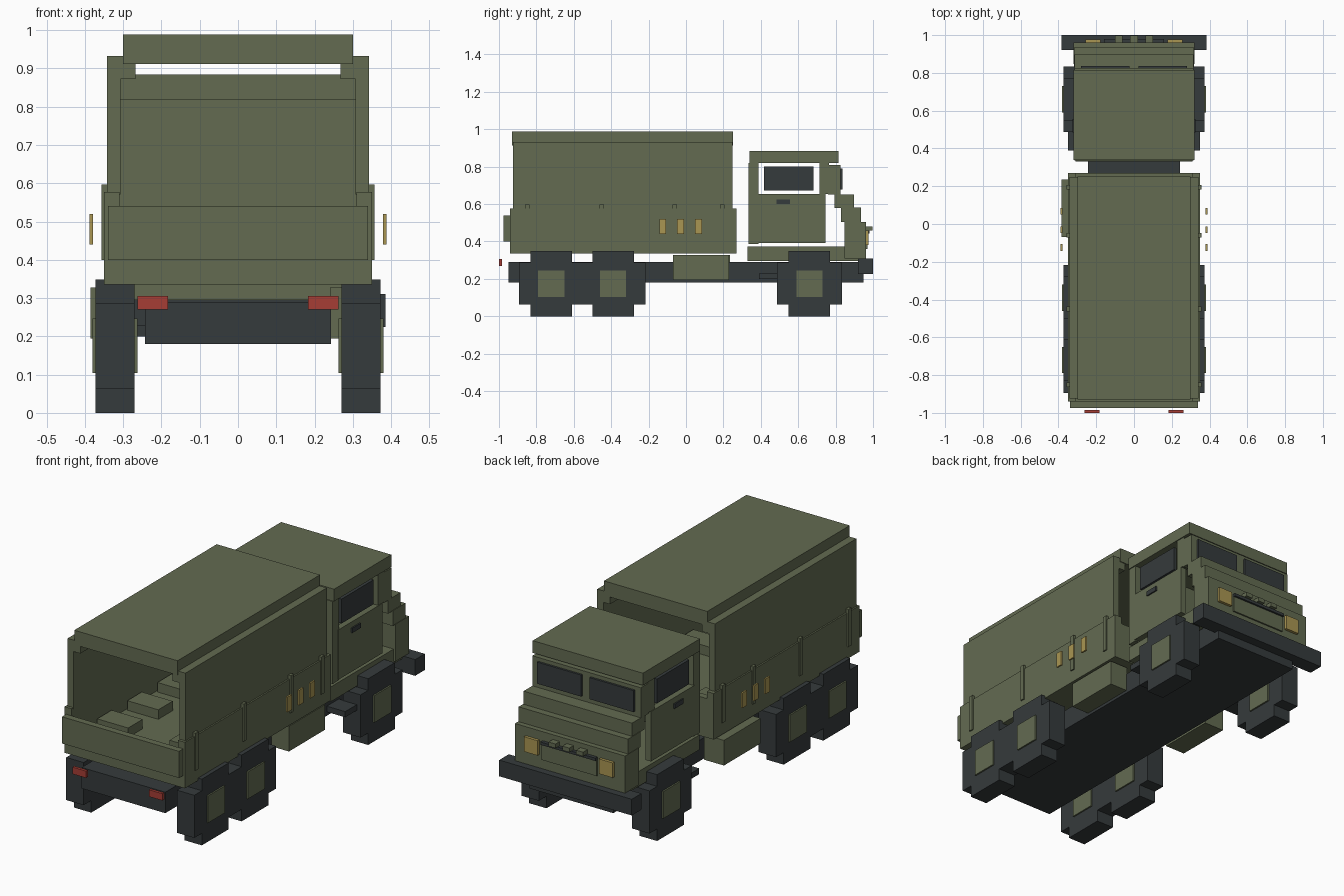
import bpy

cube = bpy.data.objects.get("Cube")
if cube:
    bpy.data.objects.remove(cube)


def make_material(name, rgb):
    m = bpy.data.materials.new(name)
    m.use_nodes = True
    m.diffuse_color = (*rgb, 1)
    bsdf = m.node_tree.nodes["Principled BSDF"]
    bsdf.inputs["Base Color"].default_value = (*rgb, 1)
    bsdf.inputs["Roughness"].default_value = 0.9
    return m


OLIVE = make_material("olive green", (0.125, 0.147, 0.083))
DARK = make_material("charcoal", (0.036, 0.043, 0.045))
AMBER = make_material("amber", (0.40, 0.305, 0.085))
RED = make_material("tail red", (0.38, 0.048, 0.035))

QUADS = [(0, 3, 2, 1), (4, 5, 6, 7), (0, 1, 5, 4), (1, 2, 6, 5), (2, 3, 7, 6), (3, 0, 4, 7)]


def box(name, mat, x, y, z):
    """Box from (min, max) ranges on each axis."""
    verts = [(px, py, pz) for pz in z
             for px, py in ((x[0], y[0]), (x[1], y[0]), (x[1], y[1]), (x[0], y[1]))]
    mesh = bpy.data.meshes.new(name)
    mesh.from_pydata(verts, [], QUADS)
    mesh.materials.append(mat)
    ob = bpy.data.objects.new(name, mesh)
    bpy.context.collection.objects.link(ob)
    return ob


def wide(name, mat, half, y, z):
    """Box centred on x = 0."""
    return box(name, mat, (-half, half), y, z)


def pair(name, mat, x, y, z):
    """The same box on both sides."""
    box("left_" + name, mat, x, y, z)
    box("right_" + name, mat, (-x[1], -x[0]), y, z)


# Chassis, bumper, steps and side tanks
wide("chassis", DARK, 0.243, (-0.95, 0.95), (0.18, 0.29))
wide("front_bumper", DARK, 0.385, (0.92, 1.0), (0.225, 0.31))
pair("cab_step", DARK, (0.24, 0.35), (0.39, 0.49), (0.20, 0.23))
box("left_storage_box", OLIVE, (0.24, 0.345), (-0.07, 0.23), (0.195, 0.327))
box("right_fuel_tank", OLIVE, (-0.385, -0.27), (-0.07, 0.235), (0.195, 0.327))
pair("tail_light", RED, (0.183, 0.262), (-1.0, -0.985), (0.27, 0.306))

# Wheels: stepped blocks with a square hub showing on both faces
for label, cy in (("rear", -0.72), ("middle", -0.39), ("front", 0.66)):
    pair(label + "_wheel_wide", DARK, (0.271, 0.372), (cy - 0.174, cy + 0.174), (0.063, 0.287))
    pair(label + "_wheel_tall", DARK, (0.271, 0.372), (cy - 0.111, cy + 0.111), (0.0, 0.348))
    pair(label + "_wheel_hub", OLIVE, (0.263, 0.380), (cy - 0.07, cy + 0.07), (0.104, 0.246))

# Cargo bed, boards and tailgate
wide("cargo_bed", OLIVE, 0.34, (-0.94, 0.27), (0.335, 0.40))
pair("side_board", OLIVE, (0.31, 0.35), (-0.94, 0.27), (0.335, 0.577))
wide("cargo_headboard", OLIVE, 0.31, (0.235, 0.27), (0.40, 0.54))
wide("tailgate", OLIVE, 0.34, (-0.975, -0.94), (0.40, 0.54))
for i, cy in enumerate((-0.85, -0.45, -0.06, 0.195)):
    pair(f"board_post_{i + 1}", OLIVE, (0.34, 0.357), (cy - 0.012, cy + 0.012), (0.40, 0.597))

# Low seats on the cargo floor
for i, cy in enumerate((-0.68, -0.43, -0.18, 0.07)):
    pair(f"cargo_seat_{i + 1}", OLIVE, (0.12, 0.30), (cy - 0.06, cy + 0.06), (0.40, 0.45))

# Cargo cover with stepped shoulders, open at both ends
pair("cover_wall", OLIVE, (0.307, 0.342), (-0.925, 0.248), (0.57, 0.875))
pair("cover_shoulder", OLIVE, (0.268, 0.342), (-0.925, 0.248), (0.872, 0.932))
wide("cover_roof", OLIVE, 0.30, (-0.93, 0.252), (0.912, 0.988))

# Side marker plates
for i, cy in enumerate((-0.125, -0.03, 0.067)):
    pair(f"side_marker_{i + 1}", AMBER, (0.379, 0.388), (cy - 0.018, cy + 0.018), (0.44, 0.52))

# Cab shell
wide("cab_base", OLIVE, 0.31, (0.33, 0.95), (0.295, 0.373))
wide("cab_back", OLIVE, 0.315, (0.335, 0.387), (0.387, 0.82))
wide("cab_roof", OLIVE, 0.32, (0.34, 0.815), (0.82, 0.884))
pair("cab_door", OLIVE, (0.285, 0.318), (0.38, 0.745), (0.393, 0.655))
pair("door_window", DARK, (0.295, 0.31), (0.417, 0.682), (0.672, 0.80))
pair("door_handle", DARK, (0.316, 0.325), (0.485, 0.557), (0.60, 0.625))
pair("windscreen_pillar", OLIVE, (0.28, 0.315), (0.713, 0.765), (0.655, 0.82))
wide("windscreen_frame", OLIVE, 0.315, (0.76, 0.825), (0.65, 0.81))
pair("windscreen_pane", DARK, (0.025, 0.28), (0.825, 0.836), (0.677, 0.79))

# Stepped nose
wide("nose_top", OLIVE, 0.315, (0.795, 0.898), (0.58, 0.652))
wide("nose_middle", OLIVE, 0.318, (0.83, 0.935), (0.503, 0.583))
wide("nose_lower", OLIVE, 0.32, (0.848, 0.962), (0.31, 0.505))

# Grille and headlights
wide("grille_panel", OLIVE, 0.16, (0.962, 0.97), (0.36, 0.443))
wide("grille_bar", DARK, 0.16, (0.962, 0.98), (0.443, 0.458))
pair("headlight", AMBER, (0.178, 0.258), (0.962, 0.977), (0.38, 0.458))
for i, cx in enumerate((-0.08, 0, 0.08)):
    box(f"grille_block_{i + 1}", OLIVE, (cx - 0.02, cx + 0.02), (0.962, 0.997), (0.458, 0.48))
